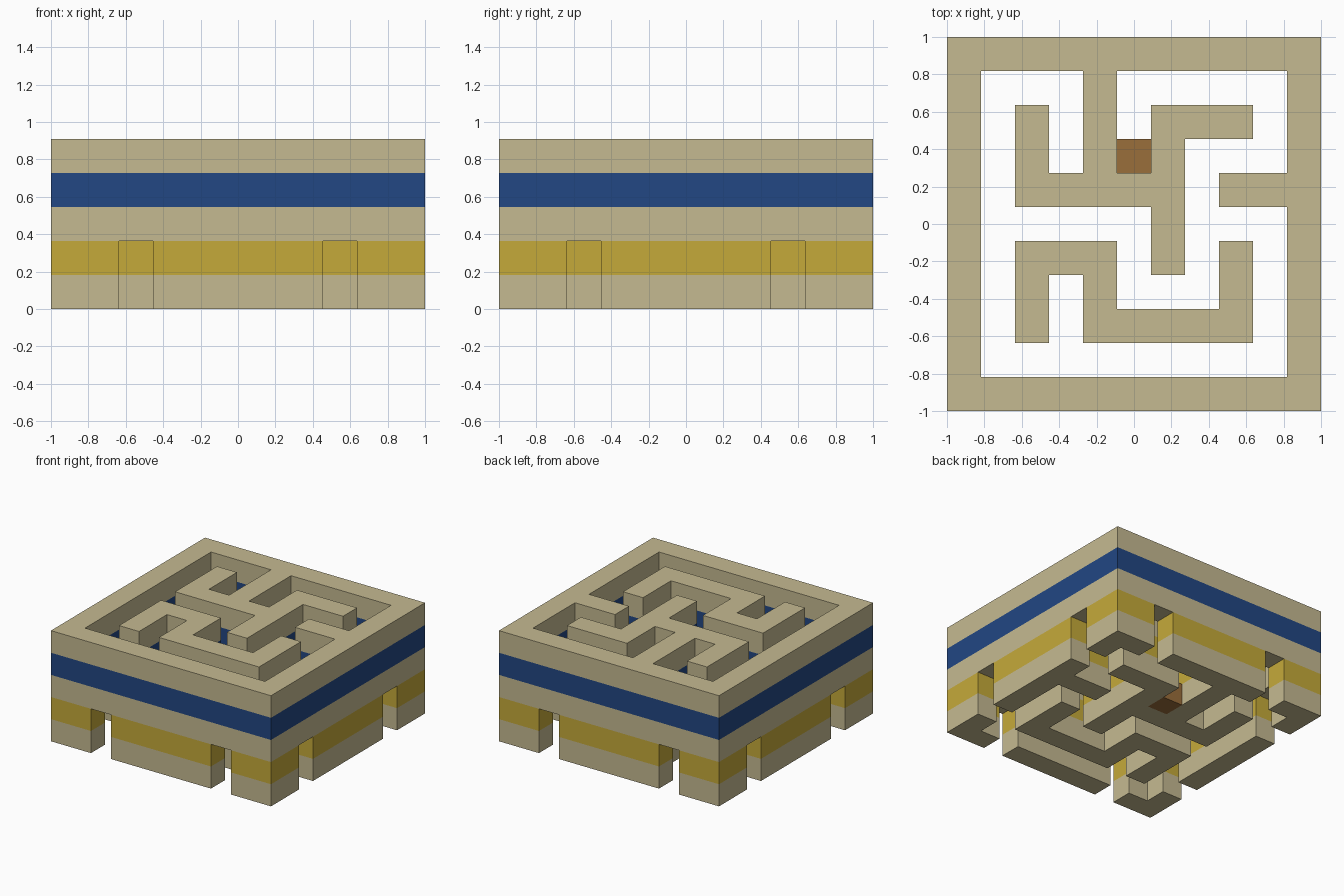
import bpy, bmesh
from mathutils import Vector

old = bpy.data.objects.get("Cube")
if old:
    bpy.data.objects.remove(old, do_unlink=True)

# Floor plan, back row first: # is wall, B is the single low block
PLAN = """
###########
#...#.....#
#.#.#.###.#
#.#.#B#...#
#.#####.###
#.....#...#
#.###.#.#.#
#.#.#...#.#
#.#.#####.#
#.........#
###########
""".split()[::-1]
N = len(PLAN)
CELL = 2 / N
DOORS = (2, 8)
DOOR_LAYERS = 2


def material(name, rgb):
    linear = [((c / 255 + 0.055) / 1.055) ** 2.4 for c in rgb] + [1]
    mat = bpy.data.materials.new(name)
    mat.use_nodes = True
    mat.diffuse_color = linear
    mat.node_tree.nodes["Principled BSDF"].inputs["Base Color"].default_value = linear
    return mat


sand = material("sand", (197, 186, 145))
gold = material("gold", (197, 170, 58))
blue = material("blue", (34, 71, 131))
brown = material("brown", (154, 110, 59))

# One material slot per colour; the layers run from the bottom up
LAYERS = (0, 1, 0, 2, 0)


def is_wall(cell):
    x, y, z = cell
    if not (0 <= x < N and 0 <= y < N and 0 <= z < len(LAYERS)):
        return False
    # Doorways pierce the outer wall on all four sides
    outer_x, outer_y = x in (0, N - 1), y in (0, N - 1)
    if z < DOOR_LAYERS and ((outer_x and y in DOORS) or (outer_y and x in DOORS)):
        return False
    return PLAN[y][x] == "#"


def is_block(cell):
    x, y, z = cell
    return z == 0 and 0 <= x < N and 0 <= y < N and PLAN[y][x] == "B"


def build_skin(name, filled, mats, slot):
    """Make the outer skin of all filled cells, with no inner faces."""
    bm = bmesh.new()
    corners = {}

    def vert(p):
        key = tuple(round(c) for c in p)
        if key not in corners:
            corners[key] = bm.verts.new((key[0] * CELL - 1, key[1] * CELL - 1, key[2] * CELL))
        return corners[key]

    for x in range(N):
        for y in range(N):
            for z in range(len(LAYERS)):
                if not filled((x, y, z)):
                    continue
                middle = Vector((x, y, z)) + Vector((0.5, 0.5, 0.5))
                for axis in range(3):
                    for sign in (-1, 1):
                        n = Vector((0, 0, 0))
                        n[axis] = sign
                        if filled((x + int(n.x), y + int(n.y), z + int(n.z))):
                            continue
                        u = Vector((0, 0, 0))
                        u[(axis + 1) % 3] = 1
                        v = n.cross(u)
                        quad = [middle + (n + a * u + b * v) / 2
                                for a, b in ((-1, -1), (1, -1), (1, 1), (-1, 1))]
                        face = bm.faces.new([vert(p) for p in quad])
                        face.material_index = slot(z)
    mesh = bpy.data.meshes.new(name)
    bm.to_mesh(mesh)
    bm.free()
    for mat in mats:
        mesh.materials.append(mat)
    obj = bpy.data.objects.new(name, mesh)
    bpy.context.collection.objects.link(obj)
    return obj


# Striped maze walls
build_skin("maze_walls", is_wall, (sand, gold, blue), lambda z: LAYERS[z])
# Low block at the dead end
build_skin("goal_block", is_block, (brown,), lambda z: 0)
